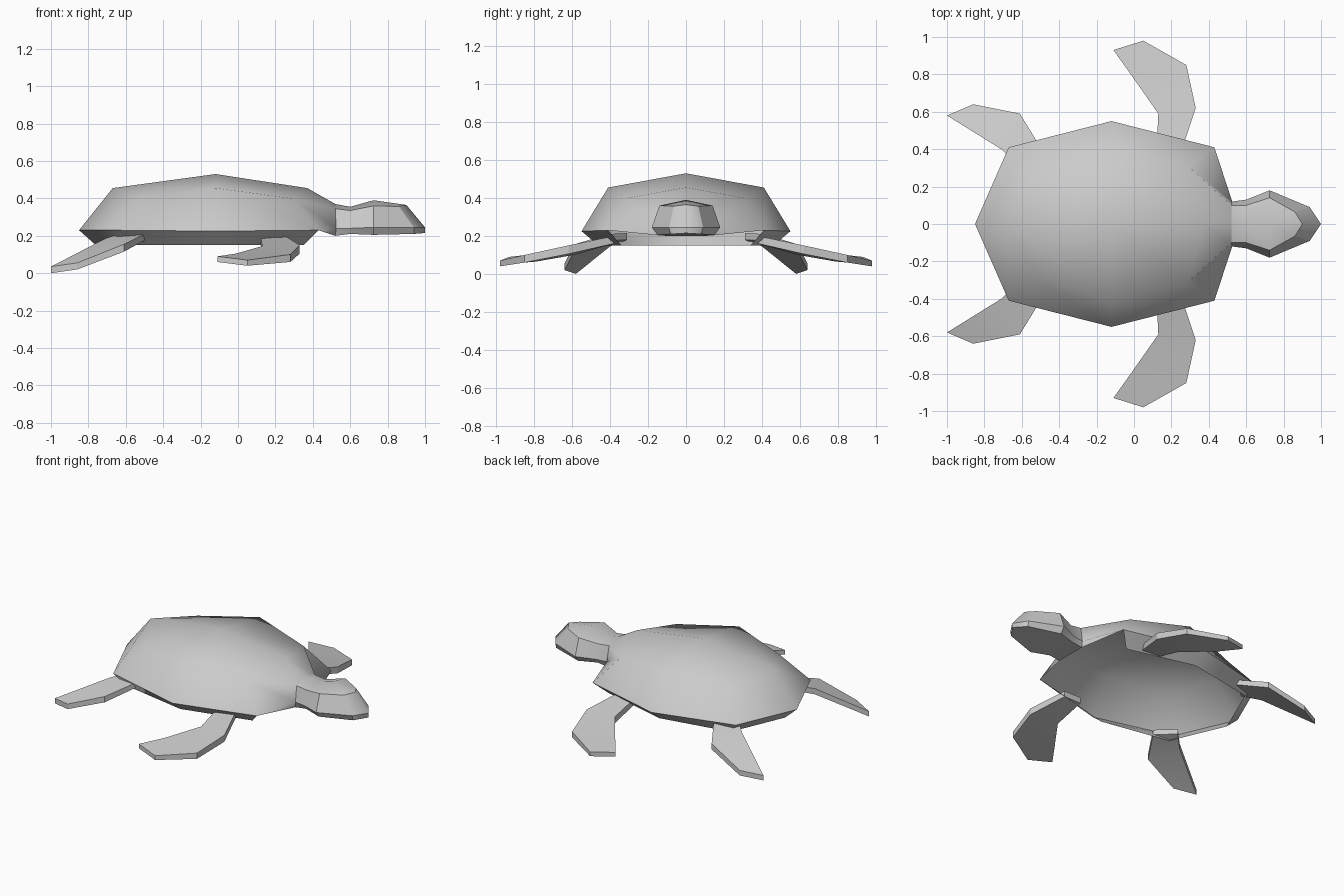
import bpy, bmesh, math

if "Cube" in bpy.data.objects:
    bpy.data.objects.remove(bpy.data.objects["Cube"])


def make_half(name, strips, angle, extra=(), close=False):
    """Loft strips of points on the +y side, then mirror across y."""
    bm = bmesh.new()
    for strip in strips:
        rows = [[bm.verts.new(p) for p in row] for row in strip]
        for a, b in zip(rows, rows[1:]):
            n = len(a)
            for i in range(n if close else n - 1):
                j = (i + 1) % n
                bm.faces.new((a[i], a[j], b[j], b[i]))
        if close:
            bm.faces.new(rows[0])
            bm.faces.new(rows[-1])
    for poly in extra:
        bm.faces.new([bm.verts.new(p) for p in poly])
    bmesh.ops.remove_doubles(bm, verts=bm.verts, dist=0.001)
    bmesh.ops.recalc_face_normals(bm, faces=bm.faces)
    mesh = bpy.data.meshes.new(name)
    bm.to_mesh(mesh)
    bm.free()
    mesh.shade_smooth()
    mesh.set_sharp_from_angle(angle=math.radians(angle))
    ob = bpy.data.objects.new(name, mesh)
    bpy.context.collection.objects.link(ob)
    mod = ob.modifiers.new("mirror", "MIRROR")
    mod.use_axis = (False, True, False)
    mod.merge_threshold = 0.002
    return ob


# head and neck: half cross-sections from top centre to bottom centre
neck_base = [(.52, 0, .37), (.52, .10, .345), (.525, .12, .24), (.52, .11, .20), (.52, 0, .20)]
neck = [(.60, 0, .355), (.60, .10, .335), (.60, .13, .24), (.60, .11, .21), (.60, 0, .21)]
skull = [(.725, 0, .39), (.725, .14, .36), (.725, .18, .245), (.725, .15, .205), (.725, 0, .205)]
snout = [(.90, 0, .365), (.86, .065, .357), (.94, .09, .245), (.94, .08, .21), (1, 0, .215)]
tip = (1, 0, .245)
make_half("head", [[neck_base, neck, skull, snout]], 25,
          [(snout[0], snout[1], snout[2], tip), (snout[2], snout[3], snout[4], tip)])

# shell: hollow dome with a tucked-under rim, open below
crown = [(-.67, 0, .455), (-.12, 0, .53), (.37, 0, .455)]
shoulder = [(-.67, 0, .455), (-.52, .30, .40), (-.12, .41, .455), (.29, .31, .40)]
rim = [(-.85, 0, .23), (-.67, .41, .23), (-.12, .55, .225), (.43, .41, .23)]
under = [(-.76, 0, .15), (-.60, .37, .15), (-.12, .46, .15), (.35, .34, .15)]
make_half("shell", [[shoulder, rim, under]], 50, [
    (crown[0], shoulder[1], shoulder[2], crown[1]),
    (crown[1], shoulder[2], shoulder[3], crown[2]),
    (crown[2], shoulder[3], neck_base[1], neck_base[0]),
    (shoulder[3], rim[3], neck_base[2], neck_base[1]),
    (rim[3], neck_base[3], neck_base[2])])


def flipper(name, sections, thick):
    """Each section: two edge points on the upper surface."""
    rows = []
    for (a, b), t in zip(sections, thick):
        low = [(x, y, z - t) for x, y, z in (b, a)]
        rows.append([a, b] + low)
    make_half(name, [rows], 25, close=True)


# flippers
flipper("front_flipper", [
    ((.12, .38, .20), (.25, .38, .20)),
    ((.13, .59, .145), (.33, .62, .15)),
    ((-.01, .79, .105), (.28, .85, .10)),
    ((-.11, .93, .09), (.05, .98, .07))], (.04, .045, .04, .03))
flipper("rear_flipper", [
    ((-.50, .41, .21), (-.62, .31, .215)),
    ((-.61, .59, .155), (-.71, .40, .185)),
    ((-.86, .64, .055), (-1, .58, .035))], (.035, .04, .035))
